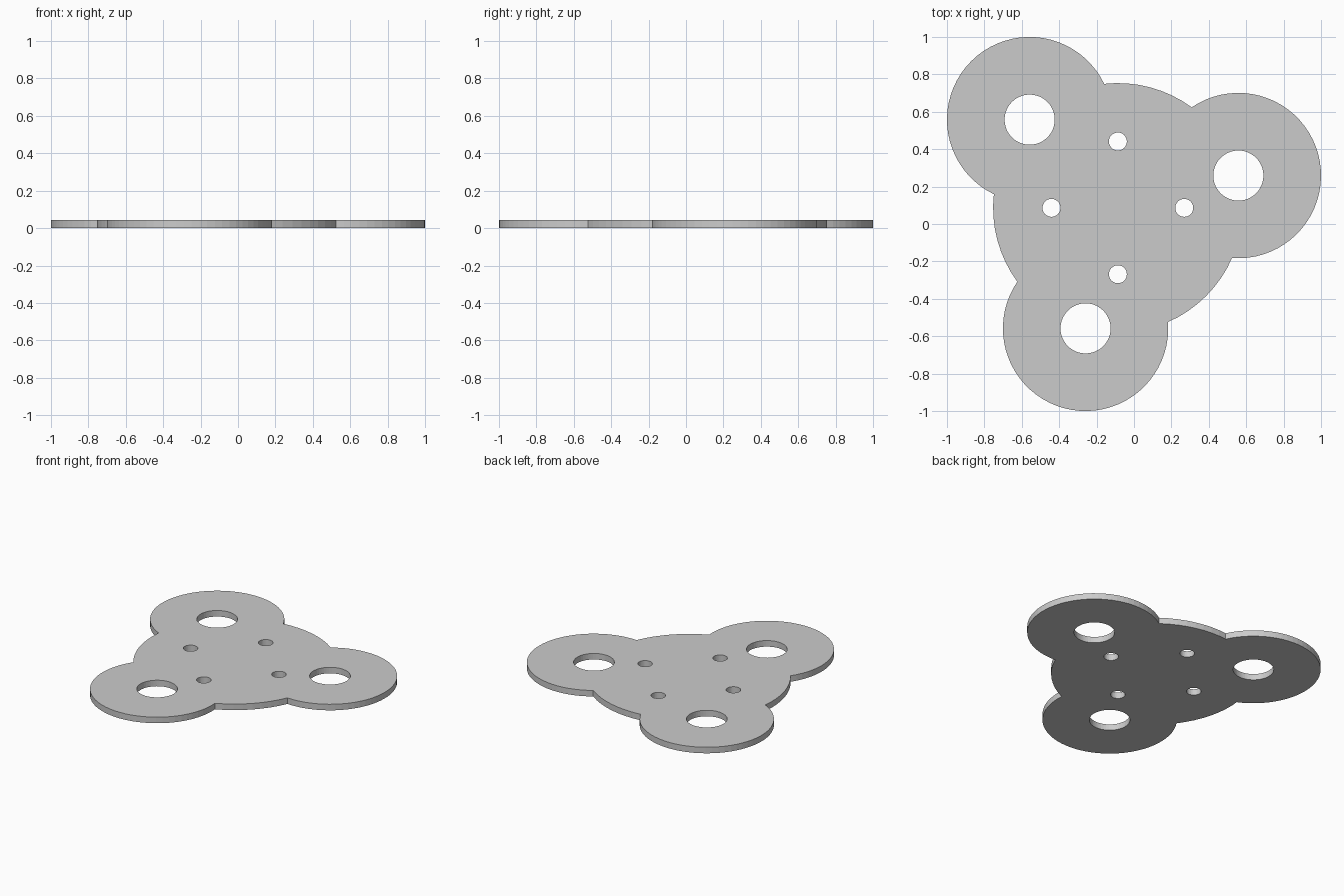
import bpy, bmesh
from math import sin, cos, asin, radians, pi
from mathutils import Vector

if "Cube" in bpy.data.objects:
    bpy.data.objects.remove(bpy.data.objects["Cube"])

R = 0.667            # hub disc radius, also the distance to the lobe centres
LOBE = 0.442         # lobe radius
THICK = 0.044
HUB = Vector((-0.0863, 0.0863))
LOBE_ANGLES = [radians(a) for a in (15, 135, 255)]


def arc(centre, radius, start, end, n):
    """Points along an arc, end point left out."""
    return [centre + radius * Vector((cos(t), sin(t)))
            for t in (start + (end - start) * i / n for i in range(n))]


def polar(angle, dist):
    return HUB + dist * Vector((cos(angle), sin(angle)))


# Outer outline: alternating lobe arcs and hub arcs, joined at their crossings
half_hub = 2 * asin(LOBE / (2 * R))
half_lobe = pi / 2 + half_hub / 2
outline = []
for a in LOBE_ANGLES:
    outline += arc(polar(a, R), LOBE, a - half_lobe, a + half_lobe, 40)
    outline += arc(HUB, R, a + half_hub, a + 2 * pi / 3 - half_hub, 8)
loops = [outline]

# Large hole in each lobe, four small bolt holes around the hub
loops += [arc(polar(a, R), 0.134, 0, 2 * pi, 48) for a in LOBE_ANGLES]
loops += [arc(polar(k * pi / 2, 0.355), 0.048, 0, 2 * pi, 32) for k in range(4)]

# Filled flat profile extruded into the plate
curve = bpy.data.curves.new("plate_profile", 'CURVE')
curve.dimensions = '2D'
curve.fill_mode = 'BOTH'
curve.extrude = THICK / 2
for pts in loops:
    spline = curve.splines.new('POLY')
    spline.points.add(len(pts) - 1)
    for p, v in zip(spline.points, pts):
        p.co = (v.x, v.y, 0, 1)
    spline.use_cyclic_u = True
source = bpy.data.objects.new("plate_profile", curve)
mesh = bpy.data.meshes.new_from_object(source)
bpy.data.objects.remove(source)

# Weld the caps to the walls and rest the plate on the ground
bm = bmesh.new()
bm.from_mesh(mesh)
bmesh.ops.remove_doubles(bm, verts=bm.verts, dist=1e-5)
bmesh.ops.translate(bm, verts=bm.verts, vec=(0, 0, THICK / 2))
bmesh.ops.recalc_face_normals(bm, faces=bm.faces)
for f in bm.faces:
    f.smooth = False
bm.to_mesh(mesh)
bm.free()

plate = bpy.data.objects.new("three_lobed_plate", mesh)
bpy.context.collection.objects.link(plate)
